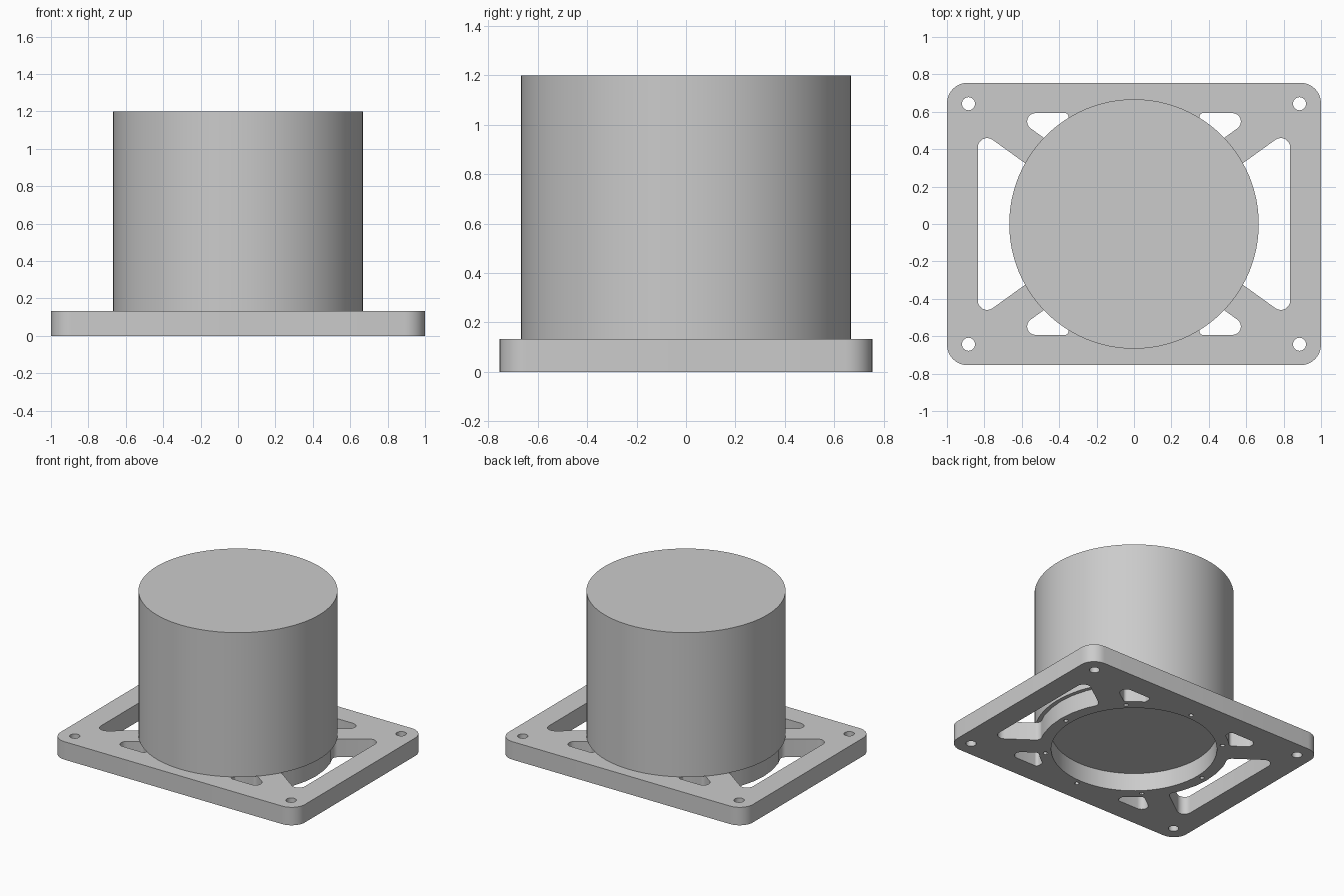
import bpy, bmesh
from math import cos, sin, tan, radians, pi
from mathutils import Vector

cube = bpy.data.objects.get("Cube")
if cube:
    bpy.data.objects.remove(cube, do_unlink=True)

THICK, HEIGHT = 0.133, 1.2
DRUM_R, BORE_R, RING_R = 0.667, 0.555, 0.64

grey = bpy.data.materials.new("light_grey")
grey.use_nodes = True
colour = (0.6, 0.6, 0.6, 1)
grey.diffuse_color = colour
grey.node_tree.nodes["Principled BSDF"].inputs["Base Color"].default_value = colour


def circle(cx, cy, r, n=24):
    return [(cx + r * cos(2 * pi * i / n), cy + r * sin(2 * pi * i / n)) for i in range(n)]


def ring_arc(degrees):
    return [(RING_R * cos(radians(a)), RING_R * sin(radians(a)), 0) for a in degrees]


def fillet(corners, steps=8):
    """Round each (x, y, radius) corner of a closed outline."""
    out = []
    for i, (x, y, r) in enumerate(corners):
        p = Vector((x, y))
        if r == 0:
            out.append((x, y))
            continue
        a = (Vector(corners[i - 1][:2]) - p).normalized()
        b = (Vector(corners[(i + 1) % len(corners)][:2]) - p).normalized()
        half = a.angle(b) / 2
        centre = p + (a + b).normalized() * r / sin(half)
        start = p + a * r / tan(half) - centre
        end = p + b * r / tan(half) - centre
        for k in range(steps + 1):
            t = k / steps
            sweep = start.angle(end)
            v = (start * sin((1 - t) * sweep) + end * sin(t * sweep)) / sin(sweep)
            out.append(tuple(centre + v))
    return out


def finish(obj):
    obj.data.materials.clear()
    obj.data.materials.append(grey)
    bpy.ops.object.select_all(action='DESELECT')
    obj.select_set(True)
    bpy.context.view_layer.objects.active = obj
    bpy.ops.object.shade_smooth_by_angle(angle=radians(30))


# Plate outline, bore and the holes around it
outlines = [fillet([(1, 0.755, 0.11), (-1, 0.755, 0.11), (-1, -0.755, 0.11), (1, -0.755, 0.11)]),
            circle(0, 0, BORE_R, 96)]
outlines += [circle(x, y, 0.035) for x in (-0.885, 0.885) for y in (-0.643, 0.643)]
outlines += [circle(0.595 * cos(i * pi / 4), 0.595 * sin(i * pi / 4), 0.016, 12) for i in range(8)]

# Lightening slots: one large on each side, one small by each corner
side_slot = fillet([(0.835, -0.507, 0.05), (0.835, 0.507, 0.05), (0.56, 0.309, 0.04)]
                   + ring_arc((20, 10, 0, -10, -20)) + [(0.56, -0.309, 0.04)])
corner_slot = fillet([(0.667, 0.593, 0.045), (0.35, 0.593, 0.02), (0.35, 0.536, 0.015)]
                     + ring_arc((53, 49)) + [(0.46, 0.445, 0.025)])
for sx in (-1, 1):
    outlines.append([(sx * x, y) for x, y in side_slot])
    for sy in (-1, 1):
        outlines.append([(sx * x, sy * y) for x, y in corner_slot])

# Extrude the outlines into the plate
curve = bpy.data.curves.new("base_plate", 'CURVE')
curve.dimensions = '2D'
curve.fill_mode = 'BOTH'
curve.extrude = THICK / 2
for pts in outlines:
    spline = curve.splines.new('POLY')
    spline.points.add(len(pts) - 1)
    for point, (x, y) in zip(spline.points, pts):
        point.co = (x, y, 0, 1)
    spline.use_cyclic_u = True
plate = bpy.data.objects.new("base_plate", curve)
bpy.context.collection.objects.link(plate)
bpy.ops.object.select_all(action='DESELECT')
plate.select_set(True)
bpy.context.view_layer.objects.active = plate
bpy.ops.object.convert(target='MESH')
plate = bpy.context.view_layer.objects.active
bm = bmesh.new()
bm.from_mesh(plate.data)
bmesh.ops.remove_doubles(bm, verts=bm.verts, dist=0.0001)
bmesh.ops.translate(bm, verts=bm.verts, vec=(0, 0, THICK / 2))
bmesh.ops.recalc_face_normals(bm, faces=bm.faces)
bm.to_mesh(plate.data)
bm.free()
finish(plate)

# Solid drum standing on the plate
bpy.ops.mesh.primitive_cylinder_add(vertices=96, radius=DRUM_R, depth=HEIGHT - THICK,
                                    location=(0, 0, (HEIGHT + THICK) / 2))
drum = bpy.context.object
drum.name = "drum"
finish(drum)
